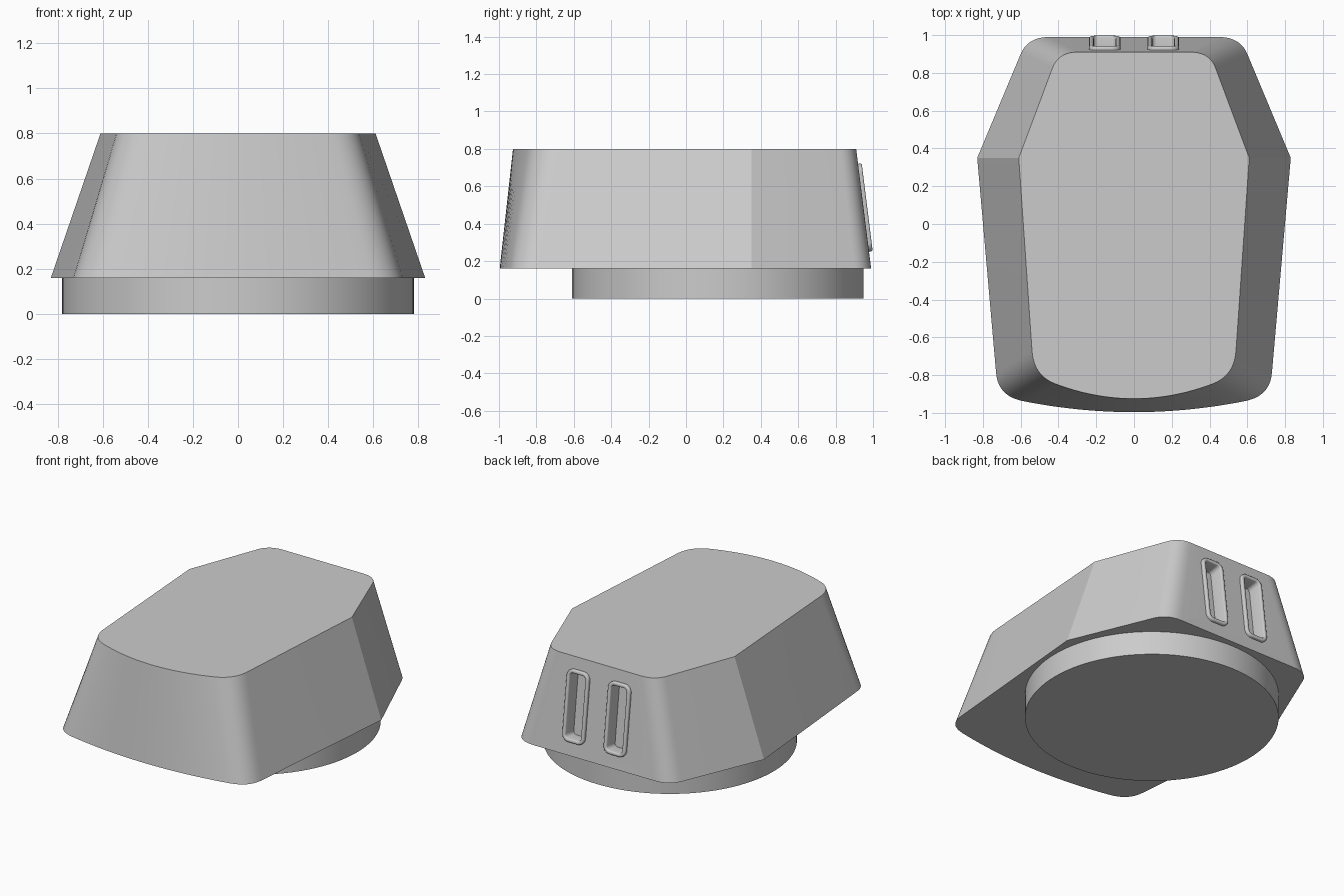
import bpy, bmesh, math
from mathutils import Vector, Matrix

if "Cube" in bpy.data.objects:
    bpy.data.objects.remove(bpy.data.objects["Cube"])


def make_object(name, loops, matrix=Matrix(), angle=20):
    """Skin a stack of equal-length loops and cap both ends."""
    bm = bmesh.new()
    rings = [[bm.verts.new(matrix @ Vector(p)) for p in loop] for loop in loops]
    n = len(rings[0])
    for a, b in zip(rings, rings[1:]):
        for i in range(n):
            j = (i + 1) % n
            bm.faces.new((a[i], a[j], b[j], b[i]))
    bm.faces.new(rings[0][::-1])
    bm.faces.new(rings[-1])
    bmesh.ops.recalc_face_normals(bm, faces=bm.faces)
    me = bpy.data.meshes.new(name)
    bm.to_mesh(me)
    bm.free()
    ob = bpy.data.objects.new(name, me)
    bpy.context.collection.objects.link(ob)
    shade(ob, angle)
    return ob


def shade(ob, angle):
    bpy.ops.object.select_all(action='DESELECT')
    ob.select_set(True)
    bpy.context.view_layer.objects.active = ob
    bpy.ops.object.shade_smooth_by_angle(angle=math.radians(angle))


def curve(a, c, b, steps):
    """Quadratic corner from a to b around control point c."""
    a, c, b = Vector(a), Vector(c), Vector(b)
    ts = [i / steps for i in range(steps + 1)]
    return [a * (1 - t) ** 2 + c * 2 * t * (1 - t) + b * t * t for t in ts]


def outline(z, back, side, front, nose):
    """Mirrored body outline: back corner, side point, front corner, bowed front."""
    half = curve(*back, 10) + [Vector(side)] + curve(*front, 10)
    x, y = front[2]
    for i in range(1, 12):
        s = 1 - i / 12
        half.append(Vector((x * s, nose + (y - nose) * s * s)))
    full = half + [Vector((0, nose))] + [Vector((-p.x, p.y)) for p in reversed(half)]
    return [(p.x, p.y, z) for p in full]


def rounded_rect(hx, hy, r, z, seg=8):
    pts = []
    for k, (sx, sy) in enumerate([(1, 1), (-1, 1), (-1, -1), (1, -1)]):
        for i in range(seg + 1):
            a = math.pi / 2 * (k + i / seg)
            pts.append((sx * (hx - r) + r * math.cos(a),
                        sy * (hy - r) + r * math.sin(a), z))
    return pts


# Tapered body
bottom = outline(0.16, [(0.45, 0.99), (0.562, 0.99), (0.60, 0.90)], (0.83, 0.35),
                 [(0.73, -0.79), (0.72, -0.91), (0.59, -0.937)], -0.996)
top = outline(0.80, [(0.30, 0.91), (0.40, 0.91), (0.432, 0.825)], (0.61, 0.35),
              [(0.54, -0.67), (0.532, -0.80), (0.42, -0.845)], -0.925)
body = make_object("body", [bottom, top])

# Round base ring
circle = [(0.78 * math.cos(a), 0.17 + 0.78 * math.sin(a))
          for a in (math.tau * i / 96 for i in range(96))]
make_object("base", [[(x, y, z) for x, y in circle] for z in (0, 0.162)])

# Two framed slots recessed in the sloping back
tilt = math.atan2(0.08, 0.64)
HX, HY, R, DEPTH = 0.083, 0.237, 0.048, 0.075
# (inset from the outer edge, height above the back face)
profile = [(0, -0.01), (0, 0.012), (0.002, 0.017), (0.007, 0.02), (0.018, 0.02),
           (0.023, 0.017), (0.025, 0.012), (0.025, -DEPTH)]
for side, x in (("left", 0.155), ("right", -0.155)):
    place = Matrix((
        (-1, 0, 0, x),
        (0, -math.sin(tilt), math.cos(tilt), 0.949),
        (0, math.cos(tilt), math.sin(tilt), 0.485),
        (0, 0, 0, 1)))
    cutter = make_object("slot_cutter_" + side, [
        rounded_rect(HX - 0.018, HY - 0.018, R - 0.018, z) for z in (-DEPTH - 0.005, 0.05)], place)
    cutter.hide_render = True
    mod = body.modifiers.new("slot", 'BOOLEAN')
    mod.operation = 'DIFFERENCE'
    mod.solver = 'EXACT'
    mod.object = cutter
    bpy.context.view_layer.objects.active = body
    bpy.ops.object.modifier_apply(modifier=mod.name)
    bpy.data.objects.remove(cutter)
    # Frame: raised rim, inner walls and floor, open underneath
    frame = make_object("slot_frame_" + side, [
        rounded_rect(HX - d, HY - d, R - d, h) for d, h in profile], place, 50)
    bm = bmesh.new()
    bm.from_mesh(frame.data)
    caps = [f for f in bm.faces if len(f.verts) > 4]
    mid = place.translation
    outer = max(caps, key=lambda f: f.calc_area())
    bmesh.ops.delete(bm, geom=[outer], context='FACES_ONLY')
    # make the floor face outwards
    bm.faces.ensure_lookup_table()
    floor = max(bm.faces, key=lambda f: len(f.verts))
    if floor.normal.y < 0:
        bmesh.ops.reverse_faces(bm, faces=bm.faces)
    bm.to_mesh(frame.data)
    bm.free()
shade(body, 20)
